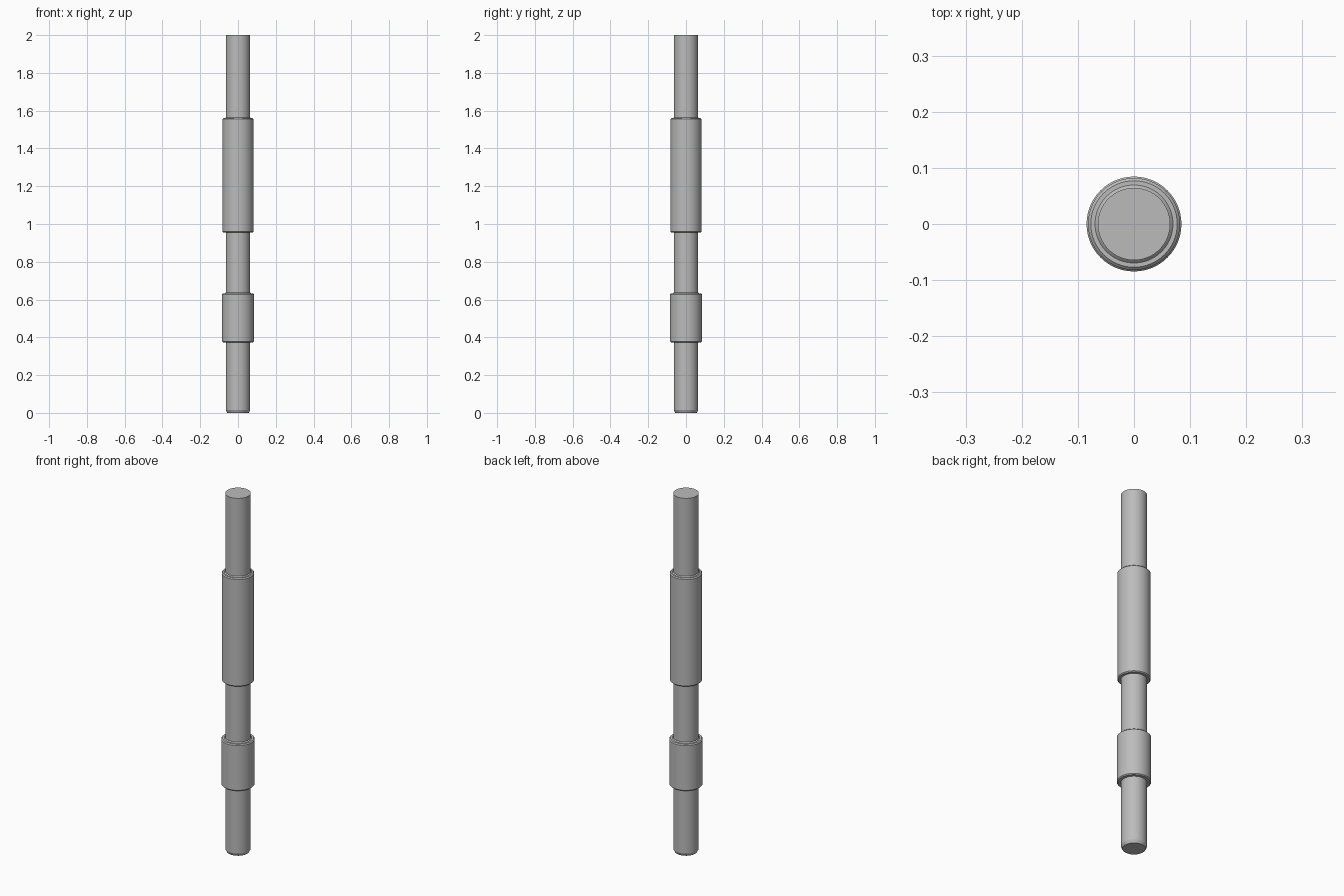
import bpy
import bmesh
import math

cube = bpy.data.objects.get("Cube")
if cube:
    bpy.data.objects.remove(cube, do_unlink=True)

SIDES = 64

steel = bpy.data.materials.new("plain grey steel")
steel.use_nodes = True
grey = (0.5, 0.5, 0.5, 1)
steel.diffuse_color = grey
steel.node_tree.nodes["Principled BSDF"].inputs["Base Color"].default_value = grey


def lathe(name, profile):
    """Turn a list of (radius, height) points into a closed round part."""
    bm = bmesh.new()
    rings = []
    for r, z in profile:
        rings.append([bm.verts.new((r * math.cos(2 * math.pi * i / SIDES),
                                    r * math.sin(2 * math.pi * i / SIDES), z))
                      for i in range(SIDES)])
    for low, high in zip(rings, rings[1:]):
        for i in range(SIDES):
            j = (i + 1) % SIDES
            bm.faces.new((low[i], low[j], high[j], high[i]))
    bm.faces.new(rings[0][::-1])
    bm.faces.new(rings[-1])
    mesh = bpy.data.meshes.new(name)
    bm.to_mesh(mesh)
    bm.free()
    mesh.materials.append(steel)
    obj = bpy.data.objects.new(name, mesh)
    bpy.context.collection.objects.link(obj)
    bpy.ops.object.select_all(action="DESELECT")
    obj.select_set(True)
    bpy.context.view_layer.objects.active = obj
    bpy.ops.object.shade_smooth_by_angle(angle=math.radians(25))
    return obj


SHAFT, FILLET, BEVEL = 0.0645, 0.0695, 0.005


def collar(bottom, top, radius):
    """Profile of a bevelled collar with a small fillet above it."""
    return [(SHAFT, bottom), (radius - BEVEL, bottom), (radius, bottom + BEVEL),
            (radius, top - BEVEL), (radius - BEVEL, top), (FILLET, top),
            (SHAFT, top + BEVEL)]


# Stepped shaft: bevelled foot, short collar, long collar, plain top
lathe("stepped_shaft",
      [(0.057, 0), (SHAFT, 0.015)]
      + collar(0.373, 0.633, 0.0845)
      + collar(0.955, 1.56, 0.082)
      + [(SHAFT, 2)])
